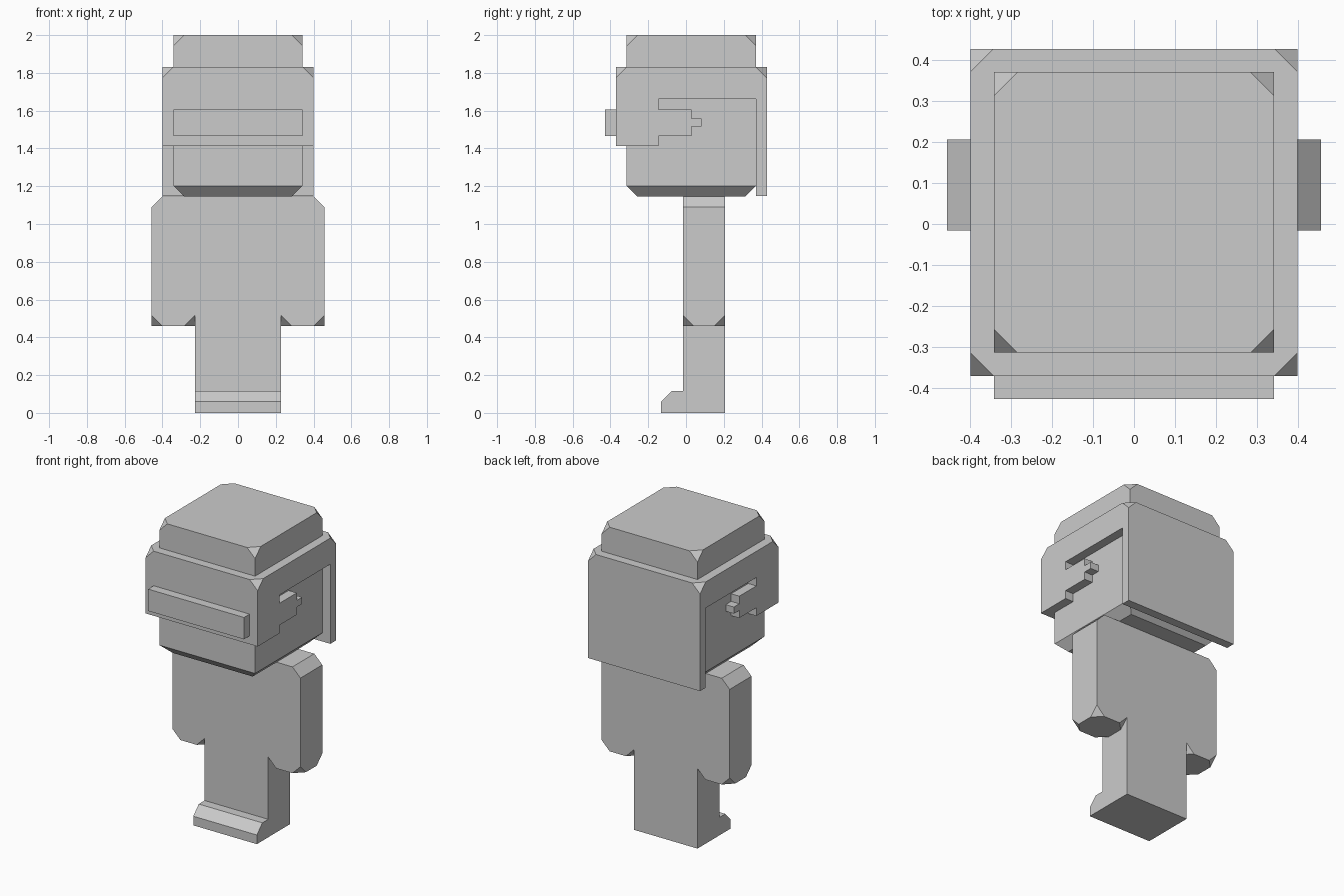
import bpy
import bmesh
from mathutils import Vector

default = bpy.data.objects.get("Cube")
if default:
    bpy.data.objects.remove(default, do_unlink=True)

# One plain grey for the whole figure
GREY = (0.6, 0.6, 0.6, 1.0)
grey = bpy.data.materials.new("plain grey")
grey.use_nodes = True
grey.diffuse_color = GREY
grey.node_tree.nodes["Principled BSDF"].inputs["Base Color"].default_value = GREY

CUT = 0.057  # size of every chamfer


def extrude(profile, half_width):
    """Closed (y, z) profile swept across x."""
    bm = bmesh.new()
    face = bm.faces.new([bm.verts.new((-half_width, y, z)) for y, z in profile])
    moved = bmesh.ops.extrude_face_region(bm, geom=[face])["geom"]
    bmesh.ops.translate(bm, vec=(2 * half_width, 0, 0),
                        verts=[v for v in moved if isinstance(v, bmesh.types.BMVert)])
    return bm


def box(low, high):
    low, high = Vector(low), Vector(high)
    bm = bmesh.new()
    bmesh.ops.create_cube(bm, size=1)
    bmesh.ops.scale(bm, vec=high - low, verts=bm.verts)
    bmesh.ops.translate(bm, vec=(low + high) / 2, verts=bm.verts)
    return bm


def cut_corners(bm, rule):
    bmesh.ops.bevel(bm, geom=[v for v in bm.verts if rule(v.co)], offset=CUT,
                    segments=1, affect='VERTICES')


def cut_edges(bm, rule):
    bmesh.ops.bevel(bm, geom=[e for e in bm.edges if all(rule(v.co) for v in e.verts)],
                    offset=CUT, segments=1, affect='EDGES')


def finish(bm, name):
    bmesh.ops.recalc_face_normals(bm, faces=bm.faces)
    mesh = bpy.data.meshes.new(name)
    bm.to_mesh(mesh)
    bm.free()
    mesh.materials.append(grey)
    obj = bpy.data.objects.new(name, mesh)
    bpy.context.collection.objects.link(obj)
    return obj


# Head: tapered chin all round, clipped top corners
head = box((-0.342, -0.314, 1.145), (0.342, 0.371, 2.0))
cut_edges(head, lambda p: p.z < 1.2)
cut_corners(head, lambda p: p.z > 1.9)
finish(head, "head")

# Hood: brow band with a stepped side tab and a long back flap
hood_profile = [
    (-0.371, 1.83), (-0.371, 1.413), (-0.146, 1.413), (-0.146, 1.466),
    (0.028, 1.466), (0.028, 1.515), (0.083, 1.515), (0.083, 1.558),
    (0.028, 1.558), (0.028, 1.607), (-0.146, 1.607), (-0.146, 1.661),
    (0.371, 1.661), (0.371, 1.147), (0.428, 1.147), (0.428, 1.83),
]
hood = extrude(hood_profile, 0.4)
cut_corners(hood, lambda p: p.z > 1.8)
finish(hood, "hood")

# Visor bar
finish(box((-0.342, -0.428, 1.466), (0.342, -0.36, 1.607)), "visor")

# Torso and legs in one block with a sloped toe
finish(extrude([(0.207, 0), (0.207, 1.146), (-0.016, 1.146), (-0.016, 0.116),
                (-0.076, 0.116), (-0.132, 0.059), (-0.132, 0)], 0.227), "body")

# Arms: sloped shoulder, clipped corners at the hand
for name, side in (("left_arm", 1), ("right_arm", -1)):
    xs = sorted((side * 0.227, side * 0.457))
    arm = box((xs[0], -0.016, 0.46), (xs[1], 0.207, 1.146))
    cut_edges(arm, lambda p: p.z > 1.1 and abs(p.x) > 0.4)
    cut_corners(arm, lambda p: p.z < 0.5)
    finish(arm, name)
